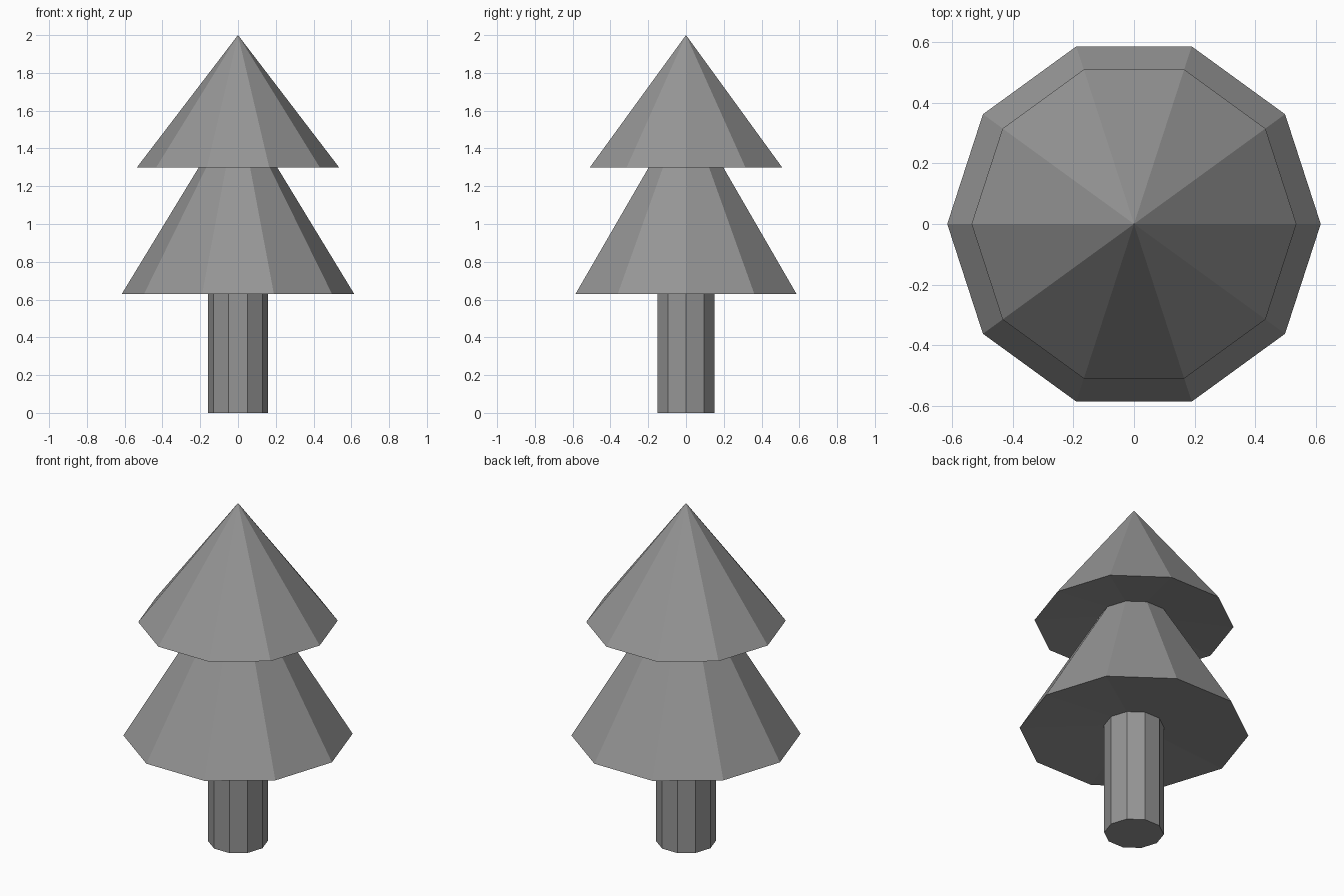
import bpy, bmesh
from math import cos, sin, tau

if "Cube" in bpy.data.objects:
    bpy.data.objects.remove(bpy.data.objects["Cube"])

SIDES = 10

# Dark grey for the whole tree
grey = bpy.data.materials.new("dark_grey")
grey.diffuse_color = (0.3, 0.3, 0.3, 1)
grey.use_nodes = True
grey.node_tree.nodes["Principled BSDF"].inputs["Base Color"].default_value = grey.diffuse_color


def lathe(name, profile, cap_bottom=False):
    """Spin (radius, z) points into a flat-faced ten-sided part; radius 0 is a tip."""
    bm = bmesh.new()
    rings = []
    for r, z in profile:
        n = SIDES if r > 0 else 1
        rings.append([bm.verts.new((r * cos(tau * i / SIDES), r * sin(tau * i / SIDES), z))
                      for i in range(n)])
    for low, high in zip(rings, rings[1:]):
        for i in range(SIDES):
            j = (i + 1) % SIDES
            if len(high) == 1:
                bm.faces.new((low[i], low[j], high[0]))
            else:
                bm.faces.new((low[i], low[j], high[j], high[i]))
    if cap_bottom:
        bm.faces.new(rings[0][::-1])
    mesh = bpy.data.meshes.new(name)
    bm.to_mesh(mesh)
    bm.free()
    mesh.materials.append(grey)
    obj = bpy.data.objects.new(name, mesh)
    bpy.context.collection.objects.link(obj)
    return obj


# Trunk: open at the top, where it meets the foliage
lathe("trunk", [(0.16, 0), (0.16, 0.665)], cap_bottom=True)
# Lower tier: slightly hollowed underside around the trunk, then sloping sides
lathe("lower_foliage", [(0.16, 0.665), (0.615, 0.63), (0.186, 1.335)])
# Upper tier: slightly hollowed underside, then a pointed cone
lathe("upper_foliage", [(0.186, 1.335), (0.535, 1.30), (0, 2.0)])
